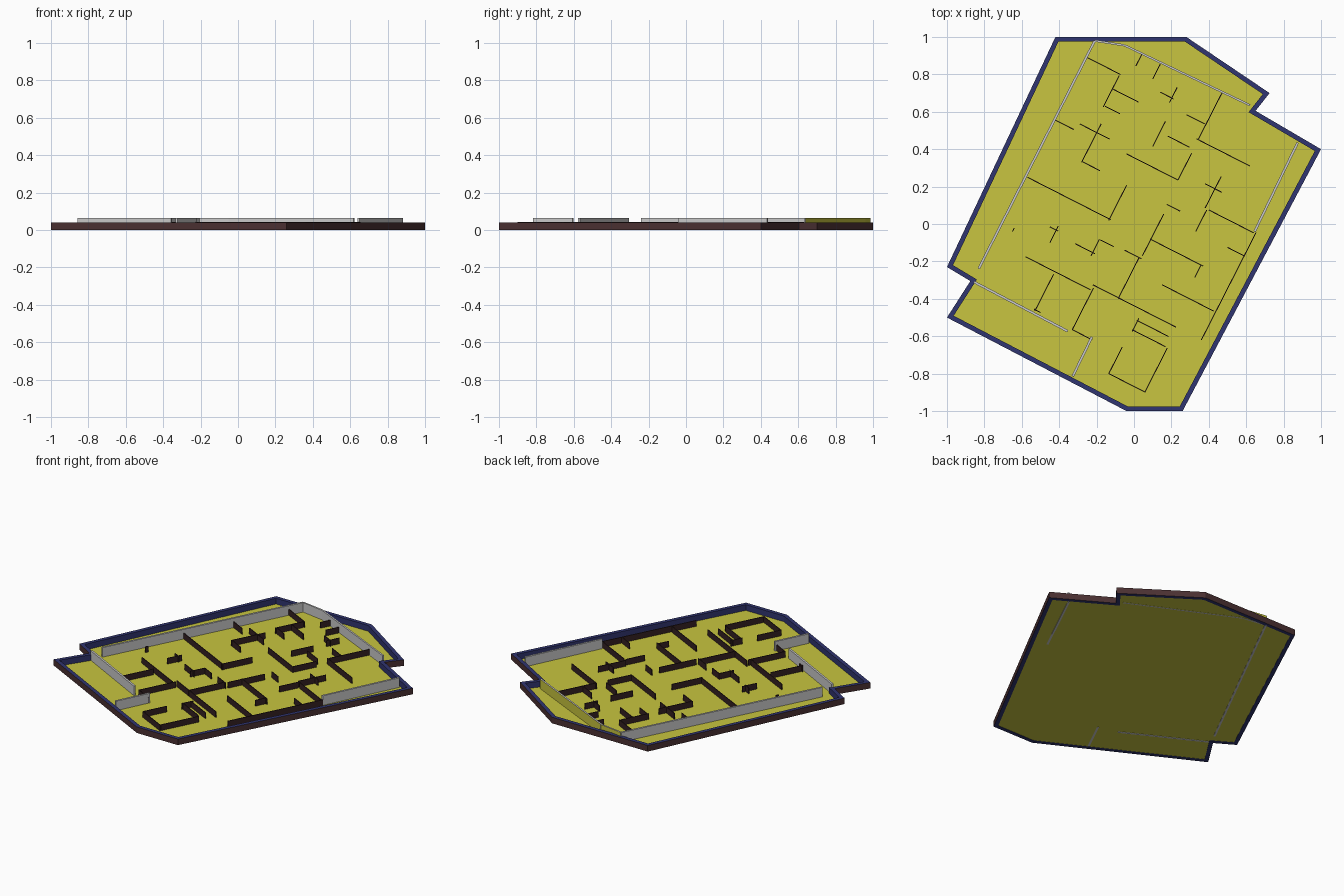
import bpy, bmesh, math
from mathutils import Vector

if "Cube" in bpy.data.objects:
    bpy.data.objects.remove(bpy.data.objects["Cube"])


def material(name, rgb):
    m = bpy.data.materials.new(name)
    m.diffuse_color = (*rgb, 1)
    m.use_nodes = True
    m.node_tree.nodes["Principled BSDF"].inputs["Base Color"].default_value = m.diffuse_color
    return m


YELLOW = material("yellow", (0.58, 0.56, 0.05))
NAVY = material("navy", (0.03, 0.035, 0.16))
BROWN = material("brown", (0.07, 0.03, 0.032))
DARK = material("dark_wall", (0.035, 0.015, 0.016))


def finish(name, bm, mats=()):
    me = bpy.data.meshes.new(name)
    bm.to_mesh(me)
    bm.free()
    for m in mats:
        me.materials.append(m)
    ob = bpy.data.objects.new(name, me)
    bpy.context.collection.objects.link(ob)
    return ob


def inset(pts, d):
    """Mitred inset of a clockwise outline."""
    out = []
    for i, p in enumerate(pts):
        a = (p - pts[i - 1]).normalized()
        b = (pts[(i + 1) % len(pts)] - p).normalized()
        na, nb = Vector((a.y, -a.x)), Vector((b.y, -b.x))
        out.append(p + (na + nb) * d / (1 + na.dot(nb)))
    return out


def add_wall(bm, a, b, thick, z0, z1, side_index=0):
    """Upright slab from a to b; side_index colours the left-hand face."""
    a, b = Vector(a), Vector(b)
    d = (b - a).normalized()
    n = Vector((-d.y, d.x)) * thick / 2
    base = [a - n, b - n, b + n, a + n]
    lo = [bm.verts.new((*p, z0)) for p in base]
    hi = [bm.verts.new((*p, z1)) for p in base]
    bm.faces.new(lo[::-1])
    bm.faces.new(hi)
    for i in range(4):
        j = (i + 1) % 4
        f = bm.faces.new((lo[i], lo[j], hi[j], hi[i]))
        if i == 2:
            f.material_index = side_index


# Plot outline
outline = [Vector(p) for p in (
    (-0.42, 1), (0.28, 1), (0.725, 0.70), (0.65, 0.605), (1, 0.40),
    (0.26, -1), (-0.04, -1), (-1, -0.50), (-0.875, -0.305), (-1, -0.23))]
inner = inset(outline, 0.025)
N = len(outline)

# Raised rim: brown outside, navy elsewhere
bm = bmesh.new()
rings = [[bm.verts.new((*p, z)) for p in pts] for pts, z in
         ((outline, 0), (outline, 0.04), (inner, 0.04), (inner, 0))]
for k in range(4):
    r, s = rings[k], rings[(k + 1) % 4]
    for i in range(N):
        j = (i + 1) % N
        f = bm.faces.new((r[i], s[i], s[j], r[j]))
        f.material_index = 1 if k == 0 else 0
bmesh.ops.recalc_face_normals(bm, faces=bm.faces)
finish("rim", bm, (NAVY, BROWN))

# Floor sheet
bm = bmesh.new()
bm.faces.new([bm.verts.new((*p, 0.002)) for p in reversed(inner)])
finish("floor", bm, (YELLOW,))

# Tall grey perimeter walls
for name, path in {
    "left_wall": [(-0.21, 0.98), (-0.83, -0.238)],
    "right_wall": [(0.875, 0.435), (0.645, -0.04)],
    "front_wall": [(-0.855, -0.31), (-0.355, -0.573)],
    "gate_wall": [(-0.328, -0.815), (-0.225, -0.604)],
}.items():
    bm = bmesh.new()
    add_wall(bm, *path, 0.013, 0, 0.065)
    finish(name, bm)

# Back wall with yellow outer face
bm = bmesh.new()
back = [(-0.21, 0.98), (-0.05, 0.955), (0.62, 0.635)]
for a, b in zip(back, back[1:]):
    add_wall(bm, a, b, 0.011, 0.001, 0.065, 1)
grey = material("grey", (0.8, 0.8, 0.8))
finish("back_wall", bm, (grey, YELLOW))

# Low interior partitions: start x, start y, length
ANG = math.radians(63)
ALONG = Vector((math.cos(ANG), math.sin(ANG)))
ACROSS = Vector((math.sin(ANG), -math.cos(ANG)))
across = [
    (-.25, .89, .20), (-.11, .72, .15), (-.155, .63, .09), (-.42, .555, .11),
    (-.29, .535, .18), (-.04, .375, .31), (-.28, .335, .11), (-.57, .25, .50),
    (.18, .47, .13), (.28, .585, .11), (.335, .455, .32), (.38, .215, .10),
    (.40, .075, .27), (.50, -.125, .10), (.085, -.08, .32), (.15, -.325, .31),
    (-.22, -.325, .50), (-.58, -.175, .39), (-.18, -.085, .08),
    (-.315, -.105, .12), (-.05, -.14, .10), (.015, -.515, .19),
    (-.01, -.565, .20), (-.135, -.80, .22), (-.33, -.565, .12),
    (-.535, -.455, .04), (-.45, -.015, .05), (.175, .105, .08), (.14, .705, .08)]
along = [
    (-.165, .625, .19), (-.28, .33, .23), (-.135, .02, .21), (.10, .415, .15),
    (.19, .65, .09), (.235, .235, .16), (.345, .455, .28), (.38, .085, .19),
    (.33, -.04, .13), (.045, -.17, .25), (-.085, -.40, .25), (-.23, -.17, .10),
    (.325, -.285, .07), (-.53, -.465, .22), (-.45, -.10, .10),
    (-.33, -.565, .25), (-.01, -.575, .08), (.06, -.895, .26),
    (-.135, -.80, .16), (.01, .845, .07), (.10, .775, .09), (-.65, -.04, .02),
    (.36, -.62, .645)]
for name, rows, d in (("cross_partitions", across, ACROSS),
                      ("long_partitions", along, ALONG)):
    bm = bmesh.new()
    for x, y, length in rows:
        a = Vector((x, y))
        add_wall(bm, a, a + d * length, 0.005, 0.003, 0.042)
    finish(name, bm, (DARK,))
